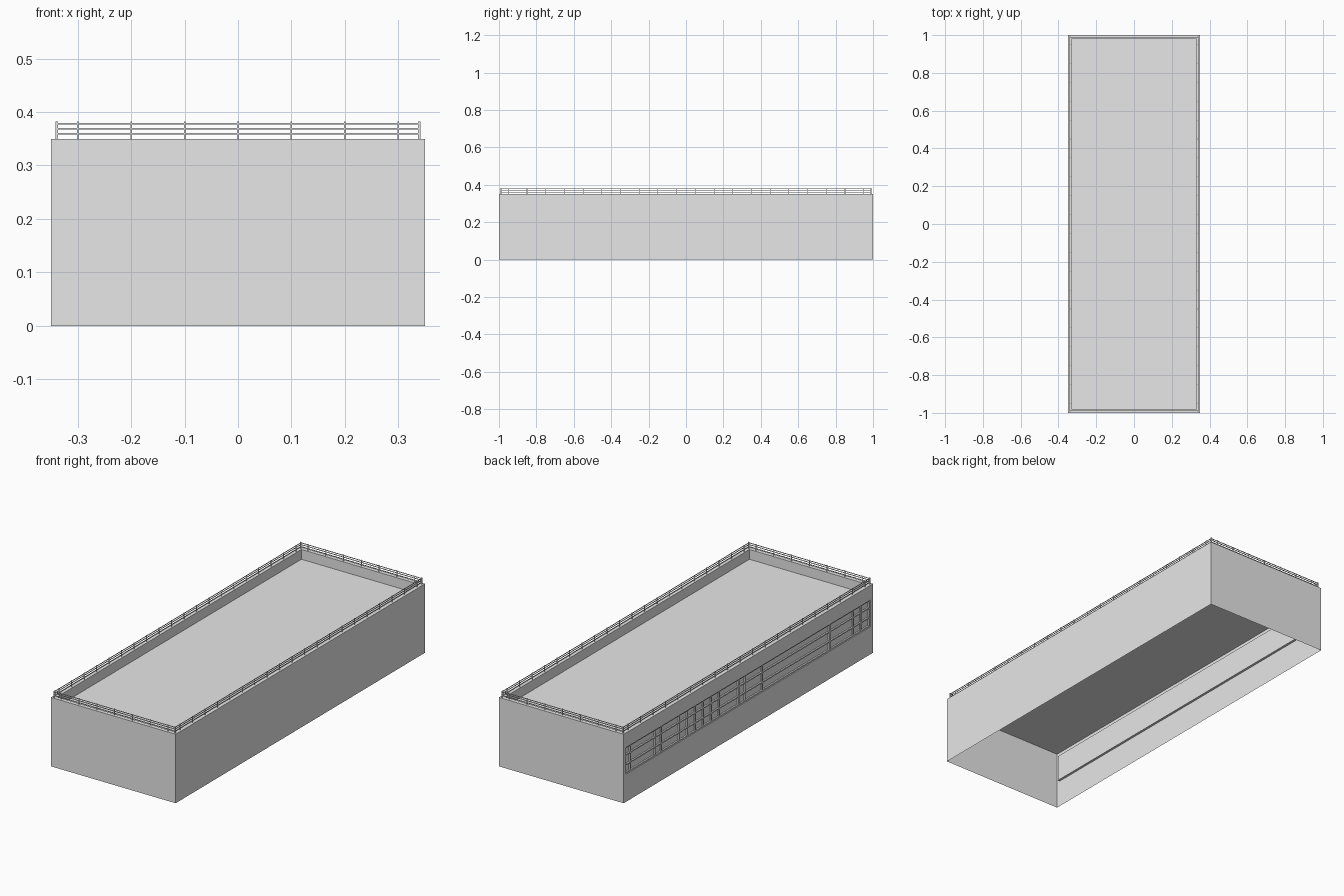
import bpy
import bmesh
from mathutils import Vector

old = bpy.data.objects.get("Cube")
if old:
    bpy.data.objects.remove(old, do_unlink=True)

grey = bpy.data.materials.new("light grey")
grey.use_nodes = True
COLOUR = (0.8, 0.8, 0.8, 1)
grey.diffuse_color = COLOUR
grey.node_tree.nodes["Principled BSDF"].inputs["Base Color"].default_value = COLOUR

W, L, H = 0.35, 1.0, 0.35      # half width, half length, wall height
ROOF, T = 0.30, 0.02           # roof level, parapet thickness
SILL, HEAD, END = 0.14, 0.275, 0.98
DEPTH = 0.012                  # window recess


def finish(name, bm, weld=True):
    if weld:
        bmesh.ops.remove_doubles(bm, verts=bm.verts, dist=0.0001)
    mesh = bpy.data.meshes.new(name)
    bm.to_mesh(mesh)
    bm.free()
    mesh.materials.append(grey)
    obj = bpy.data.objects.new(name, mesh)
    bpy.context.collection.objects.link(obj)
    return obj


def quad(bm, *points):
    bm.faces.new([bm.verts.new(p) for p in points])


def box(bm, lo, hi):
    lo, hi = Vector(lo), Vector(hi)
    made = bmesh.ops.create_cube(bm, size=1)["verts"]
    for v in made:
        v.co = (lo + hi) / 2 + v.co * (hi - lo)


def side_quad(bm, x, y0, y1, z0, z1):
    # Panel facing -x
    quad(bm, (x, y1, z0), (x, y0, z0), (x, y0, z1), (x, y1, z1))


# Outer walls, open underneath, with a window opening on one long side
bm = bmesh.new()
quad(bm, (-W, -L, 0), (W, -L, 0), (W, -L, H), (-W, -L, H))
quad(bm, (W, L, 0), (-W, L, 0), (-W, L, H), (W, L, H))
quad(bm, (W, -L, 0), (W, L, 0), (W, L, H), (W, -L, H))
ys, zs = (-L, -END, END, L), (0, SILL, HEAD, H)
for i in range(3):
    for j in range(3):
        if (i, j) != (1, 1):
            side_quad(bm, -W, ys[i], ys[i + 1], zs[j], zs[j + 1])
finish("outer_walls", bm)

# Parapet top and inner faces
bm = bmesh.new()
outer = [(-W, -L), (W, -L), (W, L), (-W, L)]
inner = [(-W + T, -L + T), (W - T, -L + T), (W - T, L - T), (-W + T, L - T)]
for i in range(4):
    k = (i + 1) % 4
    quad(bm, (*outer[i], H), (*outer[k], H), (*inner[k], H), (*inner[i], H))
    quad(bm, (*inner[i], H), (*inner[k], H), (*inner[k], ROOF), (*inner[i], ROOF))
finish("parapet", bm)

# Flat roof
bm = bmesh.new()
quad(bm, *[(x, y, ROOF) for x, y in outer])
finish("roof", bm)

# Recessed window band: reveals and glazing
bm = bmesh.new()
a, b = -W, -W + DEPTH
side_quad(bm, b, -END, END, SILL, HEAD)
quad(bm, (a, -END, SILL), (b, -END, SILL), (b, END, SILL), (a, END, SILL))
quad(bm, (a, END, HEAD), (b, END, HEAD), (b, -END, HEAD), (a, -END, HEAD))
for y, s in ((-END, 1), (END, -1)):
    pts = [(a, y, SILL), (a, y, HEAD), (b, y, HEAD), (b, y, SILL)]
    quad(bm, *pts[::s])
finish("window_band", bm)

# Window frame: border, transoms and irregular mullions
bm = bmesh.new()
F = 0.003
x0, x1 = -W + 0.004, -W + DEPTH - 0.0005
for z in (SILL + F, 0.185, 0.235, HEAD - F):
    box(bm, (x0, -END, z - F), (x1, END, z + F))
mullions = [END - F, 0.94, 0.74, 0.69, 0.07, 0.02, -0.12, -0.66, -0.85, -0.91, F - END]
mullions += [0.545 - 0.064 * i for i in range(6)]
for y in mullions:
    box(bm, (x0, y - F, SILL), (x1, y + F, HEAD))
finish("window_frame", bm, False)

# Roof railing: posts and three rails along each side
bm = bmesh.new()
RX, RY, TOP = 0.339, 0.989, 0.382


def post(x, y, r):
    box(bm, (x - r, y - r, H), (x + r, y + r, TOP))


for s in (-1, 1):
    for i in range(-3, 4):
        post(i * 0.1, s * RY, 0.0015)
    for i in range(20):
        post(s * RX, -0.95 + i * 0.1, 0.0015)
    for t in (-1, 1):
        post(s * RX, t * RY, 0.0025)
    r = 0.0014
    for z in (0.359, 0.369, 0.378):
        box(bm, (-RX, s * RY - r, z - r), (RX, s * RY + r, z + r))
        box(bm, (s * RX - r, -RY, z - r), (s * RX + r, RY, z + r))
finish("roof_railing", bm, False)
